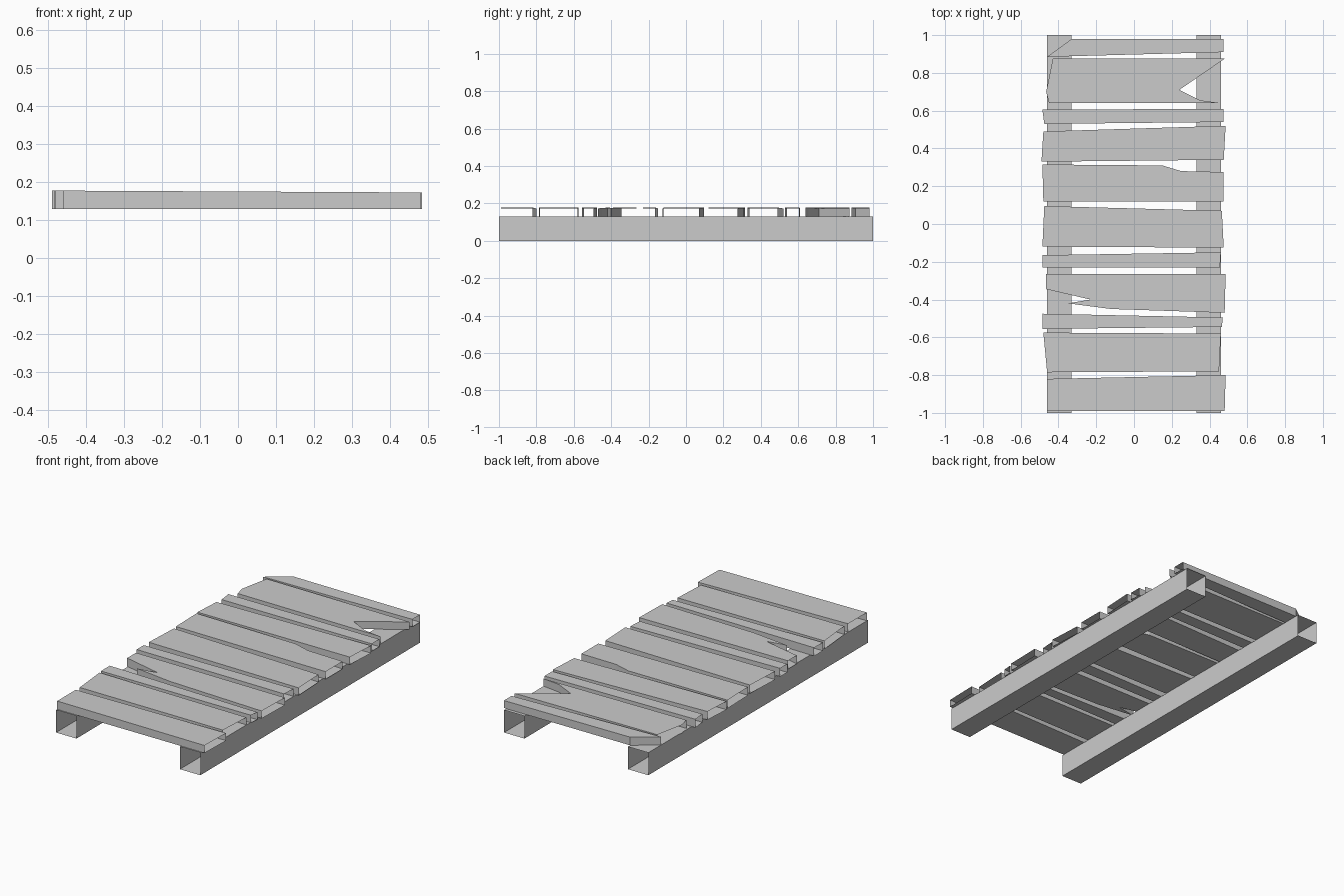
import bpy

BOTTOM, TOP_LEFT, TOP_RIGHT = 0.13, 0.178, 0.173


def make_object(name, verts, faces):
    mesh = bpy.data.meshes.new(name)
    mesh.from_pydata(verts, [], faces)
    mesh.update()
    obj = bpy.data.objects.new(name, mesh)
    bpy.context.collection.objects.link(obj)
    return obj


def plank(name, outline):
    """Counter-clockwise outline raised into a board with open sawn ends."""
    n = len(outline)
    verts = [(x, y, BOTTOM) for x, y in outline]
    for x, y in outline:
        t = (x + 0.49) / 0.98
        verts.append((x, y, TOP_LEFT + (TOP_RIGHT - TOP_LEFT) * t))
    faces = [tuple(range(n, 2 * n)), tuple(reversed(range(n)))]
    for i in range(n):
        j = (i + 1) % n
        dx = abs(outline[j][0] - outline[i][0])
        dy = abs(outline[j][1] - outline[i][1])
        if dx > dy:
            faces.append((i, j, n + j, n + i))
    return make_object(name, verts, faces)


# Two long support beams, open at both ends
for name, x0 in (("left_beam", -0.46), ("right_beam", 0.33)):
    section = [(x0, 0), (x0 + 0.13, 0), (x0 + 0.13, 0.13), (x0, 0.13)]
    verts = [(x, y, z) for y in (-1, 1) for x, z in section]
    faces = [(i, i + 4, (i + 1) % 4 + 4, (i + 1) % 4)[::-1] for i in range(4)]
    make_object(name, verts, faces)

# Uneven deck planks, front to back
outlines = [
    [(-0.46, -0.99), (0.48, -0.99), (0.485, -0.80), (-0.46, -0.82)],
    [(-0.46, -0.785), (0.45, -0.78), (0.46, -0.58), (-0.48, -0.575)],
    [(-0.485, -0.555), (0.465, -0.545), (0.47, -0.495), (-0.485, -0.475)],
    # plank split along its front left
    [(-0.465, -0.345), (-0.23, -0.40), (-0.35, -0.42), (-0.12, -0.45),
     (0.48, -0.47), (0.485, -0.265), (-0.465, -0.265)],
    [(-0.485, -0.23), (0.455, -0.23), (0.46, -0.15), (-0.485, -0.165)],
    [(-0.485, -0.12), (0.475, -0.125), (0.465, 0.07), (-0.475, 0.095)],
    # plank chipped at its back right
    [(-0.48, 0.12), (0.475, 0.12), (0.475, 0.275), (0.25, 0.28),
     (0.15, 0.31), (-0.485, 0.315)],
    [(-0.49, 0.33), (0.475, 0.34), (0.485, 0.52), (-0.48, 0.49)],
    [(-0.475, 0.53), (0.475, 0.54), (0.475, 0.61), (-0.485, 0.605)],
    # plank with a broken notch in its right end
    [(-0.45, 0.64), (0.46, 0.64), (0.35, 0.655), (0.24, 0.71),
     (0.48, 0.875), (-0.43, 0.875), (-0.465, 0.70)],
    [(-0.46, 0.885), (0.475, 0.91), (0.475, 0.98), (-0.33, 0.98)],
]
for i, outline in enumerate(outlines, 1):
    plank(f"deck_plank_{i:02d}", outline)
